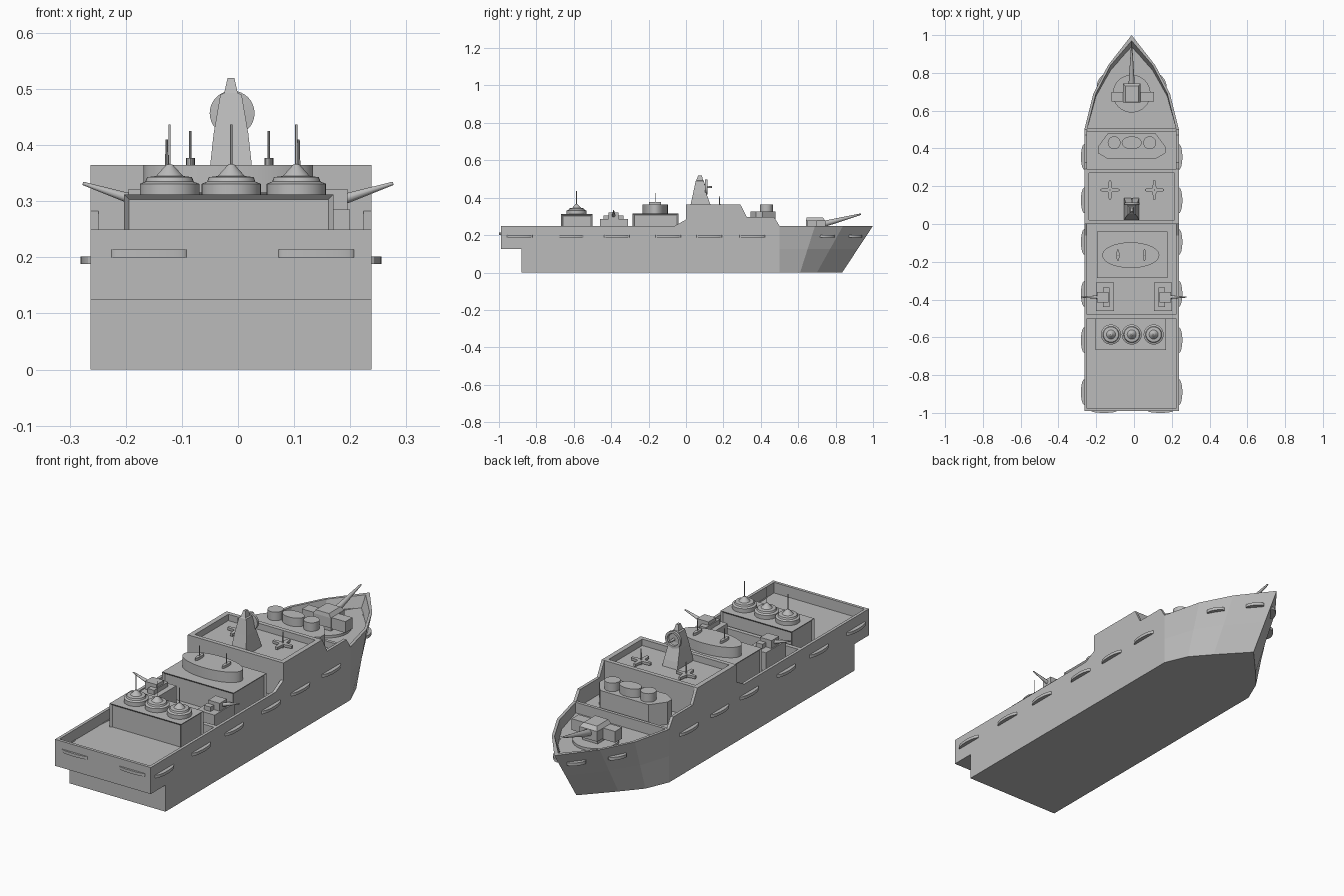
import bpy, bmesh, math
from mathutils import Vector, Matrix

if "Cube" in bpy.data.objects:
    bpy.data.objects.remove(bpy.data.objects["Cube"])

C = -0.0125          # hull centre line
DECK = 0.20
gray = bpy.data.materials.new("ship_gray")
gray.diffuse_color = (0.5, 0.5, 0.5, 1)
gray.use_nodes = True
gray.node_tree.nodes["Principled BSDF"].inputs["Base Color"].default_value = gray.diffuse_color


def finish(name, bm, smooth=False):
    bmesh.ops.remove_doubles(bm, verts=bm.verts, dist=1e-5)
    bmesh.ops.recalc_face_normals(bm, faces=bm.faces)
    me = bpy.data.meshes.new(name)
    bm.to_mesh(me)
    bm.free()
    ob = bpy.data.objects.new(name, me)
    bpy.context.collection.objects.link(ob)
    me.materials.append(gray)
    if smooth:
        bpy.ops.object.select_all(action='DESELECT')
        ob.select_set(True)
        bpy.context.view_layer.objects.active = ob
        bpy.ops.object.shade_smooth_by_angle(angle=math.radians(30))
    return ob


def loft(name, rings, mat=None, smooth=False):
    """Skin a stack of equal-length 3D rings and cap both ends."""
    bm = bmesh.new()
    vs = [[bm.verts.new(p) for p in r] for r in rings]
    n = len(rings[0])
    for a, b in zip(vs, vs[1:]):
        for i in range(n):
            j = (i + 1) % n
            bm.faces.new((a[i], a[j], b[j], b[i]))
    bm.faces.new(vs[0])
    bm.faces.new(vs[-1])
    if mat:
        bm.transform(mat)
    return finish(name, bm, smooth)


def rect(x0, x1, y0, y1, z):
    return [(x0, y0, z), (x1, y0, z), (x1, y1, z), (x0, y1, z)]


def box(name, x0, x1, y0, y1, z0, z1):
    return loft(name, [rect(x0, x1, y0, y1, z0), rect(x0, x1, y0, y1, z1)])


def turned(name, prof, loc, rot=None, sx=1, sy=1, n=32):
    rings = [[(r * sx * math.cos(2 * math.pi * k / n), r * sy * math.sin(2 * math.pi * k / n), z)
              for k in range(n)] for r, z in prof]
    m = Matrix.Translation(loc)
    return loft(name, rings, m @ rot if rot else m, True)


def panelled(name, x0, x1, y0, y1, z0, z1):
    """Deckhouse with recessed side panels."""
    bm = bmesh.new()
    bmesh.ops.create_cube(bm, size=1)
    for v in bm.verts:
        v.co = ((x0 + x1) / 2 + v.co.x * (x1 - x0), (y0 + y1) / 2 + v.co.y * (y1 - y0),
                (z0 + z1) / 2 + v.co.z * (z1 - z0))
    bm.normal_update()
    sides = [f for f in bm.faces if abs(f.normal.z) < 0.5]
    bmesh.ops.inset_individual(bm, faces=sides, thickness=0.012, depth=-0.008)
    return finish(name, bm)


def barrel(name, a, b, ra, rb):
    a, b = Vector(a), Vector(b)
    q = (b - a).to_track_quat('Z', 'Y').to_matrix().to_4x4()
    return turned(name, [(ra, 0), (rb, (b - a).length)], a, q, n=12)


# Hull stations: y at the top, y at the keel, half width, rail height
ST = [(-0.99, -0.99, 0.25, 0.25), (-0.06, -0.06, 0.25, 0.25), (0, 0, 0.25, 0.283),
      (0, 0, 0.25, 0.365), (0.29, 0.29, 0.25, 0.365), (0.325, 0.325, 0.25, 0.297),
      (0.47, 0.47, 0.25, 0.297), (0.5, 0.5, 0.25, 0.25), (0.69, 0.61, 0.203, 0.25),
      (0.84, 0.70, 0.125, 0.25), (1.0, 0.835, 0.0, 0.25)]


def inner(y, w):
    return (y + 0.014 if y < -0.9 else y - 0.03 if w == 0 else y), max(w - 0.014, 0)


def outline(z, stern, inset=False):
    half = [s for s in ST if s[0] < -0.9 or s[0] >= 0.5]
    pts = []
    for yt, yb, w, _ in half:
        y = yb + (yt - yb) * z / 0.25
        y = stern if y < -0.9 else y
        if inset:
            w = inner(y, w)[1] + 0.005 if w else 0
            y = y - 0.02 if w == 0 else y
        pts.append((w, y))
    return [(C + w, y, z) for w, y in pts] + [(C - w, y, z) for w, y in pts[-2::-1]]


loft("lower_hull", [outline(0, -0.88), outline(0.125, -0.88)])
loft("main_deck", [outline(0.125, -0.99), outline(DECK, -0.985, True)])

# Upper hull sides and bulwark as one closed strip
bm = bmesh.new()
loop = [(1, s) for s in ST] + [(-1, s) for s in ST[::-1]]
rows = []
for sgn, (yt, yb, w, zt) in loop:
    iy, iw = inner(yt, w)
    iyd = iy - (yt - yb) * 0.2
    rows.append([bm.verts.new(p) for p in (
        (C + sgn * w, (yt + yb) / 2, 0.125), (C + sgn * w, yt, zt),
        (C + sgn * iw, iy, zt), (C + sgn * iw, iyd, DECK - 0.003))])
for i, a in enumerate(rows):
    b = rows[(i + 1) % len(rows)]
    for k in range(3):
        bm.faces.new((a[k], b[k], b[k + 1], a[k + 1]))
finish("upper_hull_and_bulwark", bm)

# Superstructure with sunken roof, bulkheads, raised forward deck
L, R = C - 0.249, C + 0.249
box("superstructure", L, R, 0.0, 0.29, 0.19, 0.335)
for y0, y1 in ((0.0, 0.02), (0.27, 0.29)):
    box("superstructure_end_rail", L, R, y0, y1, 0.33, 0.365)
for x0, x1 in ((L, L + 0.022), (R - 0.022, R)):
    box("superstructure_side_rail", x0, x1, 0.02, 0.27, 0.33, 0.365)
box("forward_deck", L, R, 0.29, 0.495, 0.19, 0.22)
box("forward_bulkhead", L, R, 0.49, 0.505, 0.19, 0.25)
box("aft_bulkhead", L, R, -0.50, -0.48, 0.19, 0.25)

# Fenders along the sides and stern
fl = [(0, 0.0), (1, 0.0), (1, 0.014), (0, 0.014)][1:3]
for s in (-1, 1):
    for y in (-0.89, -0.615, -0.37, -0.095, 0.125, 0.355):
        turned("side_fender", fl, (C + s * 0.25, y, 0.188), None, 0.0185, 0.068, 24)
    for y, w, ang in ((0.755, 0.158, 30), (0.905, 0.05, 38)):
        turned("bow_fender", fl, (C + s * w, y, 0.188),
               Matrix.Rotation(math.radians(s * ang), 4, 'Z'), 0.0185, 0.043, 24)
    turned("stern_fender", fl, (C + 0.003 + s * 0.149, -0.99, 0.2), None, 0.067, 0.01, 24)

# Aft deckhouse with three stacked domes
panelled("aft_deckhouse", -0.203, 0.17, -0.667, -0.50, 0.19, 0.312)
for x in (-0.122, -0.012, 0.104):
    turned("dome", [(0.053, 0.31), (0.053, 0.331), (0.043, 0.335), (0.040, 0.343),
                    (0.024, 0.345), (0.006, 0.365), (0.002, 0.366), (0.002, 0.437)],
           (x, -0.585, 0))

# Mid deckhouse with oval cabin and two aerials
panelled("mid_deckhouse", -0.197, 0.177, -0.285, -0.04, 0.19, 0.316)
turned("oval_cabin", [(1, 0.31), (1, 0.365)], (-0.017, -0.165, 0), None, 0.151, 0.068, 48)
for x in (-0.085, 0.055):
    turned("aerial_base", [(1, 0.36), (1, 0.377)], (x, -0.165, 0), None, 0.008, 0.032, 20)
    turned("aerial", [(0.002, 0.37), (0.002, 0.425)], (x, -0.165, 0), n=8)

# Two side guns
for s in (-1, 1):
    def gx(a, b):
        return sorted((s * a, s * b))
    box("gun_platform", *gx(0.105, 0.2), -0.46, -0.31, 0.19, 0.285)
    box("side_gun_wings", *gx(0.13, 0.165), -0.44, -0.335, 0.284, 0.306)
    box("side_gun_turret", *gx(0.135, 0.195), -0.415, -0.36, 0.284, 0.322)
    barrel("side_gun_barrel", (s * 0.18, -0.387, 0.301), (s * 0.2765, -0.387, 0.332), 0.010, 0.003)

# Mast with radar dish
loft("mast", [rect(C - h, C + h, y0, y1, z) for h, y0, y1, z in (
    (0.040, 0.02, 0.14, 0.33), (0.037, 0.025, 0.13, 0.365), (0.031, 0.037, 0.11, 0.42),
    (0.019, 0.052, 0.096, 0.49), (0.012, 0.055, 0.092, 0.493), (0.006, 0.066, 0.084, 0.52))])
facing = Matrix.Rotation(math.radians(-90), 4, 'X')
turned("radar_dish", [(0.012, 0.08), (0.012, 0.10), (0.040, 0.102), (0.040, 0.114),
                      (0.029, 0.114), (0.026, 0.105), (0.006, 0.105), (0.005, 0.138)],
       (C + 0.002, 0, 0.457), facing)

# Cross aerials on the roof
for x in (-0.127, 0.108):
    for k in range(4):
        m = Matrix.Translation((x, 0.18, 0)) @ Matrix.Rotation(k * math.pi / 2, 4, 'Z')
        loft("cross_arm", [[(0, -0.012, z), (0.05, -0.006, z), (0.05, 0.006, z), (0, 0.012, z)]
                           for z in (0.345, 0.357)], m)
    turned("cross_pole", [(0.004, 0.33), (0.002, 0.41)], (x, 0.18, 0), n=8)

# Forward deckhouse (bevelled plan) and its three drums
plan = [(-0.14, 0.345), (0.115, 0.345), (0.166, 0.375), (0.166, 0.41), (0.115, 0.478),
        (-0.14, 0.478), (-0.19, 0.41), (-0.19, 0.375)]
loft("forward_deckhouse", [[(x, y, z) for x, y in plan] for z in (0.21, 0.325)])
for x, sx in ((-0.105, 0.034), (-0.012, 0.053), (0.083, 0.034)):
    turned("drum", [(1, 0.32), (1, 0.365)], (x, 0.43, 0), None, sx, 0.034)

# Bow gun
turned("bow_gun_ring", [(0.10, 0.19), (0.10, 0.212)], (C, 0.69, 0))
box("bow_gun_arm", -0.12, 0.107, 0.648, 0.70, 0.225, 0.278)
box("bow_gun_mount", -0.05, 0.03, 0.65, 0.73, 0.205, 0.24)
loft("bow_gun_turret", [rect(-0.058, 0.035, 0.642, 0.745, 0.23),
                        rect(-0.058, 0.035, 0.642, 0.745, 0.278),
                        rect(-0.046, 0.023, 0.645, 0.73, 0.295)])
barrel("bow_gun_barrel", (C, 0.73, 0.258), (C, 0.935, 0.312), 0.017, 0.004)
